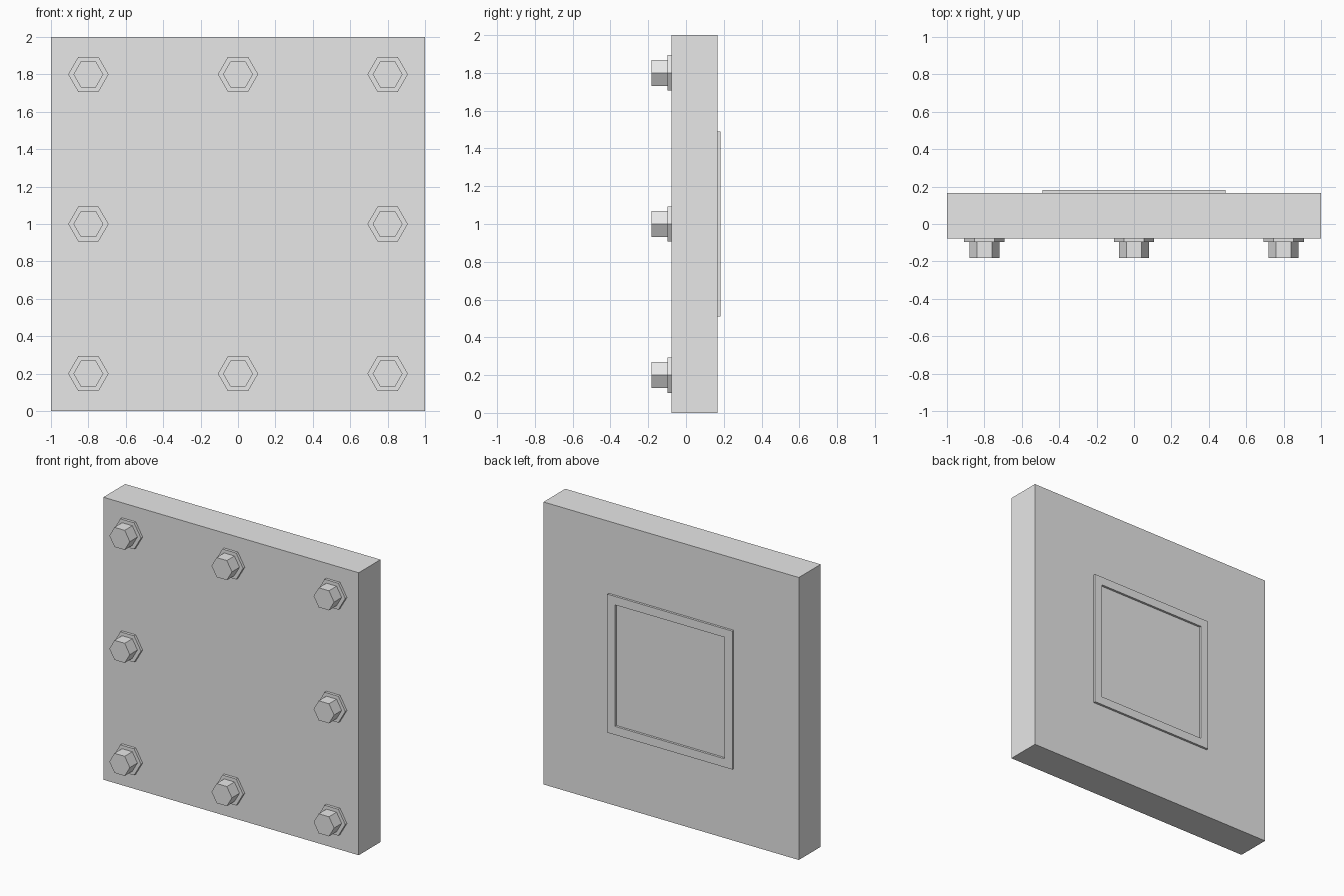
import bpy, math

if "Cube" in bpy.data.objects:
    bpy.data.objects.remove(bpy.data.objects["Cube"])

metal = bpy.data.materials.new("plain grey")
metal.diffuse_color = (0.8, 0.8, 0.8, 1)
metal.use_nodes = True
metal.node_tree.nodes["Principled BSDF"].inputs["Base Color"].default_value = metal.diffuse_color


def add_object(name, verts, faces):
    mesh = bpy.data.meshes.new(name)
    mesh.from_pydata(verts, [], faces)
    mesh.materials.append(metal)
    obj = bpy.data.objects.new(name, mesh)
    bpy.context.collection.objects.link(obj)
    return obj


def prism(name, profile, y0, y1):
    """Extrude an (x, z) profile, counter-clockwise from the front, along y."""
    n = len(profile)
    verts = [(x, y, z) for y in (y0, y1) for x, z in profile]
    faces = [list(range(n)), list(range(2 * n - 1, n - 1, -1))]
    faces += [(i, i + n, (i + 1) % n + n, (i + 1) % n) for i in range(n)]
    return add_object(name, verts, faces)


def square(half, cz):
    return [(-half, cz - half), (half, cz - half), (half, cz + half), (-half, cz + half)]


def hexagon(cx, cz, r):
    return [(cx + r * math.cos(i * math.pi / 3), cz + r * math.sin(i * math.pi / 3))
            for i in range(6)]


FRONT, BACK = -0.078, 0.166

# Main slab
prism("wall_plate", square(1.0, 1.0), FRONT, BACK)

# Eight hex bolts with hex washers around the front edge
for cx in (-0.8, 0, 0.8):
    for cz in (0.2, 1.0, 1.8):
        if cx == 0 and cz == 1.0:
            continue
        prism("washer", hexagon(cx, cz, 0.108), -0.097, FRONT)
        prism("bolt_head", hexagon(cx, cz, 0.08), -0.182, -0.097)

# Raised square frame on the back: outer and inner loops, open in the middle
loops = [(h, y) for y in (BACK, 0.182) for h in (0.49, 0.43)]
verts = [(x, y, z) for h, y in loops for x, z in square(h, 1.0)]
faces = []
for i in range(4):
    j = (i + 1) % 4
    faces += [(i, i + 8, j + 8, j),                 # outer wall
              (i + 4, j + 4, j + 12, i + 12),       # inner wall
              (i + 8, i + 12, j + 12, j + 8),       # back rim
              (i, j, j + 4, i + 4)]                 # rim against the plate
add_object("back_frame", verts, faces)
